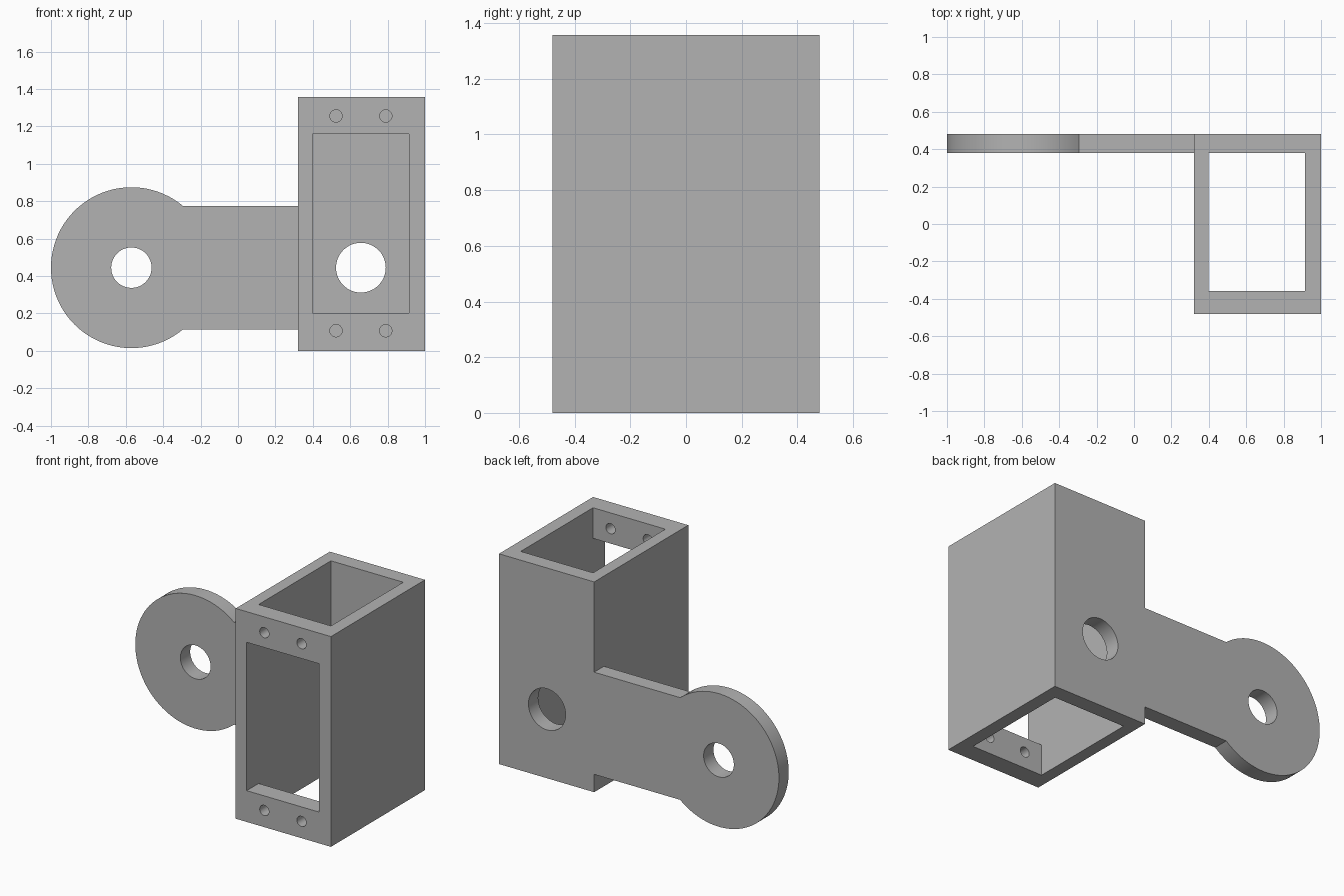
import bpy, bmesh, math
from mathutils import Matrix

cube = bpy.data.objects.get("Cube")
if cube:
    bpy.data.objects.remove(cube, do_unlink=True)

grey = bpy.data.materials.new("plain grey")
grey.use_nodes = True
colour = (0.45, 0.45, 0.45, 1)
grey.diffuse_color = colour
grey.node_tree.nodes["Principled BSDF"].inputs["Base Color"].default_value = colour


def add_object(name, bm):
    bmesh.ops.recalc_face_normals(bm, faces=bm.faces)
    mesh = bpy.data.meshes.new(name)
    bm.to_mesh(mesh)
    bm.free()
    mesh.materials.append(grey)
    obj = bpy.data.objects.new(name, mesh)
    bpy.context.collection.objects.link(obj)
    return obj


def box(name, x, y, z):
    bm = bmesh.new()
    bmesh.ops.create_cube(bm, size=1)
    for v in bm.verts:
        v.co = [lo + (c + 0.5) * (hi - lo) for c, (lo, hi) in zip(v.co, (x, y, z))]
    return add_object(name, bm)


def rod(name, x, z, radius, y, segments=48):
    """Cylinder lying along y."""
    bm = bmesh.new()
    place = Matrix.Translation((x, sum(y) / 2, z)) @ Matrix.Rotation(math.pi / 2, 4, "X")
    bmesh.ops.create_cone(bm, cap_ends=True, segments=segments, radius1=radius,
                          radius2=radius, depth=y[1] - y[0], matrix=place)
    return add_object(name, bm)


def cut(obj, cutter):
    mod = obj.modifiers.new("cut", "BOOLEAN")
    mod.operation = "DIFFERENCE"
    mod.solver = "EXACT"
    mod.object = cutter
    cutter.hide_render = True
    bpy.context.view_layer.objects.active = obj
    bpy.ops.object.modifier_apply(modifier=mod.name)
    bpy.data.objects.remove(cutter, do_unlink=True)


def smooth(obj):
    bpy.ops.object.select_all(action="DESELECT")
    obj.select_set(True)
    bpy.context.view_layer.objects.active = obj
    bpy.ops.object.shade_smooth_by_angle(angle=math.radians(30))


AXIS_Z = 0.445
BACK = (0.38, 0.48)
THROUGH_BACK = (0.3, 0.6)
INNER_X = (0.398, 0.915)

# Housing: open-ended square tube with a front window
housing = box("housing", (0.32, 1), (-0.48, 0.48), (0, 1.358))
cut(housing, box("cavity_cutter", INNER_X, (-0.358, BACK[0]), (-0.1, 1.5)))
cut(housing, box("window_cutter", INNER_X, (-0.6, -0.2), (0.202, 1.16)))

# Rear shaft hole and four screw holes in the front
cut(housing, rod("shaft_cutter", 0.657, AXIS_Z, 0.133, THROUGH_BACK))
for x in (0.524, 0.79):
    for z in (0.108, 1.256):
        cut(housing, rod("screw_cutter", x, z, 0.033, (-0.6, -0.2), 32))
smooth(housing)

# Side arm: round end and straight shank as one extruded outline
centre_x, radius, half_width = -0.57, 0.43, 0.33
start = math.asin(half_width / radius)
steps = 64
bm = bmesh.new()
outline = [(0.32, AXIS_Z - half_width), (0.32, AXIS_Z + half_width)]
for i in range(steps + 1):
    a = start + (2 * math.pi - 2 * start) * i / steps
    outline.append((centre_x + radius * math.cos(a), AXIS_Z + radius * math.sin(a)))
face = bm.faces.new([bm.verts.new((x, BACK[0], z)) for x, z in outline])
extruded = bmesh.ops.extrude_face_region(bm, geom=[face])["geom"]
bmesh.ops.translate(bm, vec=(0, BACK[1] - BACK[0], 0),
                    verts=[g for g in extruded if isinstance(g, bmesh.types.BMVert)])
arm = add_object("side_arm", bm)
cut(arm, rod("pivot_cutter", centre_x, AXIS_Z, 0.108, THROUGH_BACK))
smooth(arm)
